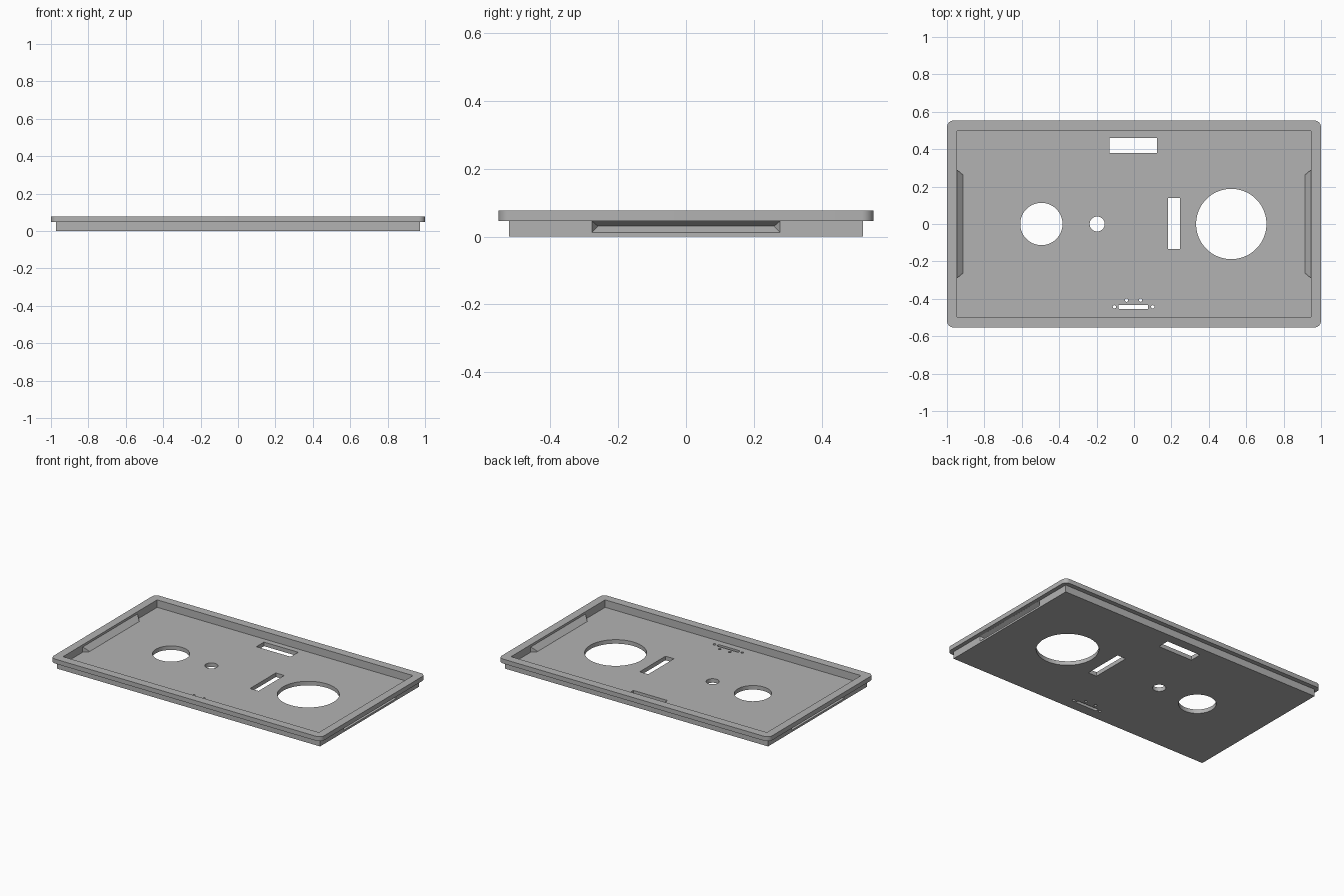
import bpy, bmesh, math
from mathutils import Matrix

if "Cube" in bpy.data.objects:
    bpy.data.objects.remove(bpy.data.objects["Cube"])

TOP, LEDGE, FLOOR = 0.077, 0.047, 0.027

grey = bpy.data.materials.new("plain grey")
grey.use_nodes = True
grey.diffuse_color = (0.45, 0.45, 0.45, 1)
grey.node_tree.nodes["Principled BSDF"].inputs["Base Color"].default_value = grey.diffuse_color


def make(name, bm):
    bmesh.ops.recalc_face_normals(bm, faces=bm.faces)
    mesh = bpy.data.meshes.new(name)
    bm.to_mesh(mesh)
    bm.free()
    mesh.materials.append(grey)
    obj = bpy.data.objects.new(name, mesh)
    bpy.context.collection.objects.link(obj)
    return obj


def box(name, x0, x1, y0, y1, z0, z1, corner=0):
    bm = bmesh.new()
    place = Matrix.Translation(((x0 + x1) / 2, (y0 + y1) / 2, (z0 + z1) / 2))
    size = Matrix.Diagonal((x1 - x0, y1 - y0, z1 - z0, 1))
    bmesh.ops.create_cube(bm, size=1, matrix=place @ size)
    if corner:
        upright = [e for e in bm.edges if abs(e.verts[0].co.z - e.verts[1].co.z) > 0.001]
        bmesh.ops.bevel(bm, geom=upright, offset=corner, segments=8, profile=0.5, affect='EDGES')
    return make(name, bm)


def cylinder(name, x, y, r, sides):
    bm = bmesh.new()
    bmesh.ops.create_cone(bm, cap_ends=True, segments=sides, radius1=r, radius2=r,
                          depth=0.2, matrix=Matrix.Translation((x, y, 0)))
    return make(name, bm)


def wedge(name, side, x_back, x_base, x_ridge, y_base, y_ridge, z0, z1, z_ridge):
    # Long wedge whose ridge points inward
    bm = bmesh.new()
    for sy in (-1, 1):
        for x in (x_back, x_base):
            for z in (z0, z1):
                bm.verts.new((side * x, sy * y_base, z))
        bm.verts.new((side * x_ridge, sy * y_ridge, z_ridge))
    bmesh.ops.convex_hull(bm, input=bm.verts)
    bmesh.ops.dissolve_limit(bm, angle_limit=0.01, verts=bm.verts, edges=bm.edges)
    return make(name, bm)


def combine(body, tool, operation):
    mod = body.modifiers.new(tool.name, 'BOOLEAN')
    mod.object, mod.operation, mod.solver = tool, operation, 'EXACT'
    bpy.context.view_layer.objects.active = body
    bpy.ops.object.modifier_apply(modifier=mod.name)
    bpy.data.objects.remove(tool)


# Tray: narrow lower body under a wider rounded rim, hollowed from above
tray = box("tray", -0.973, 0.973, -0.523, 0.523, 0, 0.06)
combine(tray, box("rim", -1, 1, -0.553, 0.553, LEDGE, TOP, 0.035), 'UNION')
combine(tray, box("cavity", -0.946, 0.946, -0.497, 0.497, FLOOR, 0.2), 'DIFFERENCE')

# Finger grips: ridge inside each end wall, groove outside
for side in (-1, 1):
    combine(tray, wedge("grip_ridge", side, 0.96, 0.946, 0.913, 0.289, 0.262, 0.005, 0.062, 0.031), 'UNION')
    combine(tray, wedge("grip_groove", side, 0.99, 0.973, 0.943, 0.278, 0.26, 0.013, 0.0465, 0.031), 'DIFFERENCE')

# Round openings and pin holes
for x, y, r, sides in ((-0.495, 0, 0.113, 64), (-0.197, 0, 0.04, 40), (0.52, 0, 0.188, 96),
                       (-0.105, -0.443, 0.009, 16), (0.1, -0.443, 0.009, 16),
                       (-0.04, -0.407, 0.009, 16), (0.035, -0.407, 0.009, 16)):
    combine(tray, cylinder("round_cutter", x, y, r, sides), 'DIFFERENCE')

# Rectangular openings and the small slot
for x0, x1, y0, y1, corner in ((0.182, 0.245, -0.133, 0.139, 0), (-0.13, 0.123, 0.38, 0.46, 0),
                               (-0.083, 0.076, -0.455, -0.432, 0.006)):
    combine(tray, box("slot_cutter", x0, x1, y0, y1, -0.1, 0.1, corner), 'DIFFERENCE')

bpy.ops.object.select_all(action='DESELECT')
tray.select_set(True)
bpy.context.view_layer.objects.active = tray
bpy.ops.object.shade_smooth_by_angle(angle=math.radians(30))
